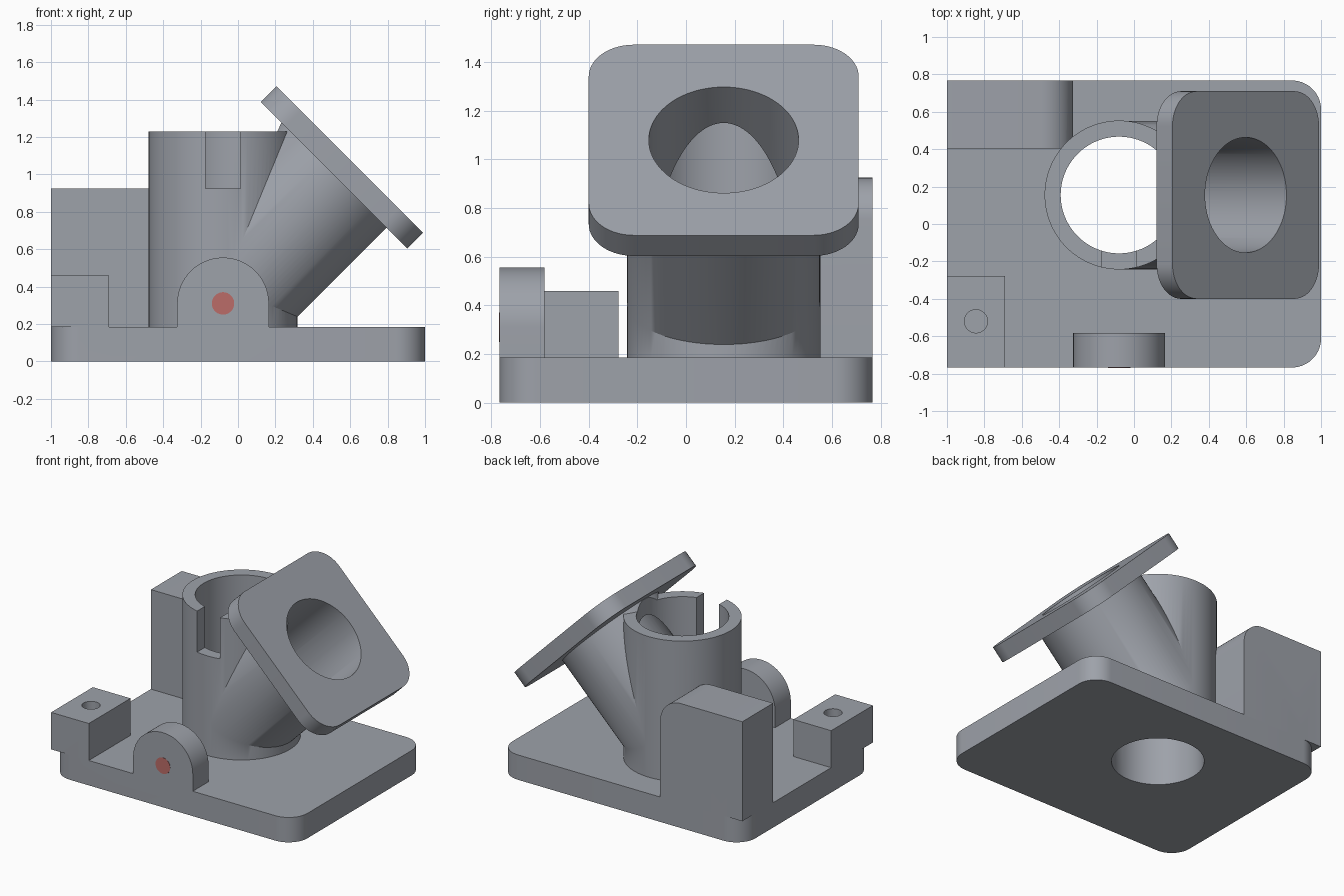
import bpy, bmesh, math
from mathutils import Matrix, Vector

if "Cube" in bpy.data.objects:
    bpy.data.objects.remove(bpy.data.objects["Cube"])


def material(name, rgb):
    m = bpy.data.materials.new(name)
    m.diffuse_color = (*rgb, 1)
    m.use_nodes = True
    m.node_tree.nodes["Principled BSDF"].inputs["Base Color"].default_value = m.diffuse_color
    return m


GREY = material("cast grey", (0.34, 0.36, 0.40))
RED = material("muted red", (0.50, 0.15, 0.14))


def rounded(w, h, radii, steps=14):
    """Rectangle profile about the origin; radii go from (+,+) counter-clockwise."""
    pts = []
    signs = [(1, 1), (-1, 1), (-1, -1), (1, -1)]
    for i, ((sx, sy), r) in enumerate(zip(signs, radii)):
        if r == 0:
            pts.append((sx * w / 2, sy * h / 2))
            continue
        for k in range(steps + 1):
            a = math.pi / 2 * (i + k / steps)
            pts.append((sx * (w / 2 - r) + r * math.cos(a), sy * (h / 2 - r) + r * math.sin(a)))
    return pts


def circle(r, n=96):
    return [(r * math.cos(2 * math.pi * k / n), r * math.sin(2 * math.pi * k / n)) for k in range(n)]


def prism(name, pts, depth, matrix, mat=GREY):
    """Extrude a profile along local +z and place it."""
    bm = bmesh.new()
    face = bm.faces.new([bm.verts.new((x, y, 0)) for x, y in pts])
    new = bmesh.ops.extrude_face_region(bm, geom=[face])["geom"]
    bmesh.ops.translate(bm, vec=(0, 0, depth), verts=[v for v in new if isinstance(v, bmesh.types.BMVert)])
    bmesh.ops.recalc_face_normals(bm, faces=bm.faces)
    bm.transform(matrix)
    me = bpy.data.meshes.new(name)
    bm.to_mesh(me)
    bm.free()
    me.materials.append(mat)
    ob = bpy.data.objects.new(name, me)
    bpy.context.collection.objects.link(ob)
    return ob


def combine(target, other, operation):
    """Apply a boolean and remove the helper."""
    mod = target.modifiers.new("join", 'BOOLEAN')
    mod.operation, mod.solver, mod.object = operation, 'EXACT', other
    bpy.context.view_layer.objects.active = target
    bpy.ops.object.modifier_apply(modifier=mod.name)
    bpy.data.objects.remove(other, do_unlink=True)


T = Matrix.Translation
TOP, HALF_Y = 0.185, 0.767
PX, PY = -0.08, 0.155                      # pipe axis
BACKWARD = Matrix.Rotation(-math.pi / 2, 4, 'X') @ Matrix.Scale(-1, 4, (0, 1, 0))  # x, z profile along +y
TILT = Matrix.Rotation(math.pi / 4, 4, 'Y')
joint = Vector((PX, PY, 0.4025))           # where the two pipe axes meet
direction = Vector((1, 0, 1)).normalized()
reach = 0.958                              # joint to outer flange face

# base plate
body = prism("angled_pipe_bracket", rounded(2, 2 * HALF_Y, [0.155] * 4), TOP, Matrix())

# upright pipe, branch pipe and square flange
parts = [
    prism("upright_pipe", circle(0.398), 1.13, T((PX, PY, 0.1))),
    prism("branch_pipe", circle(0.397), reach - 0.06, T(joint) @ TILT),
    prism("flange", rounded(1.108, 1.11, [0.185] * 4), 0.12,
          T(joint + direction * (reach - 0.12)) @ TILT),
    # back corner block with one rounded top edge
    prism("back_block", rounded(0.675, 0.74, [0.17, 0, 0, 0]), HALF_Y - 0.405,
          T((-0.6625, 0.405, TOP + 0.37)) @ BACKWARD),
    # front corner block
    prism("front_block", rounded(0.31, 0.49, [0] * 4), 0.275, T((-0.845, -HALF_Y + 0.245, TOP))),
    # round-topped lug at the front edge
    prism("front_lug", rounded(0.49, 0.455, [0.2449, 0.2449, 0, 0], 28), 0.185,
          T((PX, -HALF_Y, 0.3275)) @ BACKWARD),
]
for p in parts:
    combine(body, p, 'UNION')

# bores, rim slot and bolt holes
cuts = [
    prism("upright_bore", circle(0.312), 1.374, T((PX, PY, -0.1))),
    prism("branch_bore", circle(0.308), reach + 0.1, T(joint) @ TILT),
    prism("rim_slot", rounded(0.186, 0.3, [0] * 4), 0.4, T((PX, PY - 0.35, 0.925))),
    prism("back_bolt_hole", circle(0.062, 40), 0.6, T((-0.755, 0.3, 0.68)) @ BACKWARD),
    prism("front_bolt_hole", circle(0.062, 40), 0.4, T((-0.845, -0.52, 0.19))),
]
for c in cuts:
    combine(body, c, 'DIFFERENCE')

# coloured spot on the lug
spot = prism("lug_spot", circle(0.06, 40), 0.006, T((PX, -HALF_Y - 0.002, 0.31)) @ BACKWARD, RED)

for ob in (body, spot):
    bpy.ops.object.select_all(action='DESELECT')
    ob.select_set(True)
    bpy.context.view_layer.objects.active = ob
    bpy.ops.object.shade_smooth_by_angle(angle=math.radians(30))
